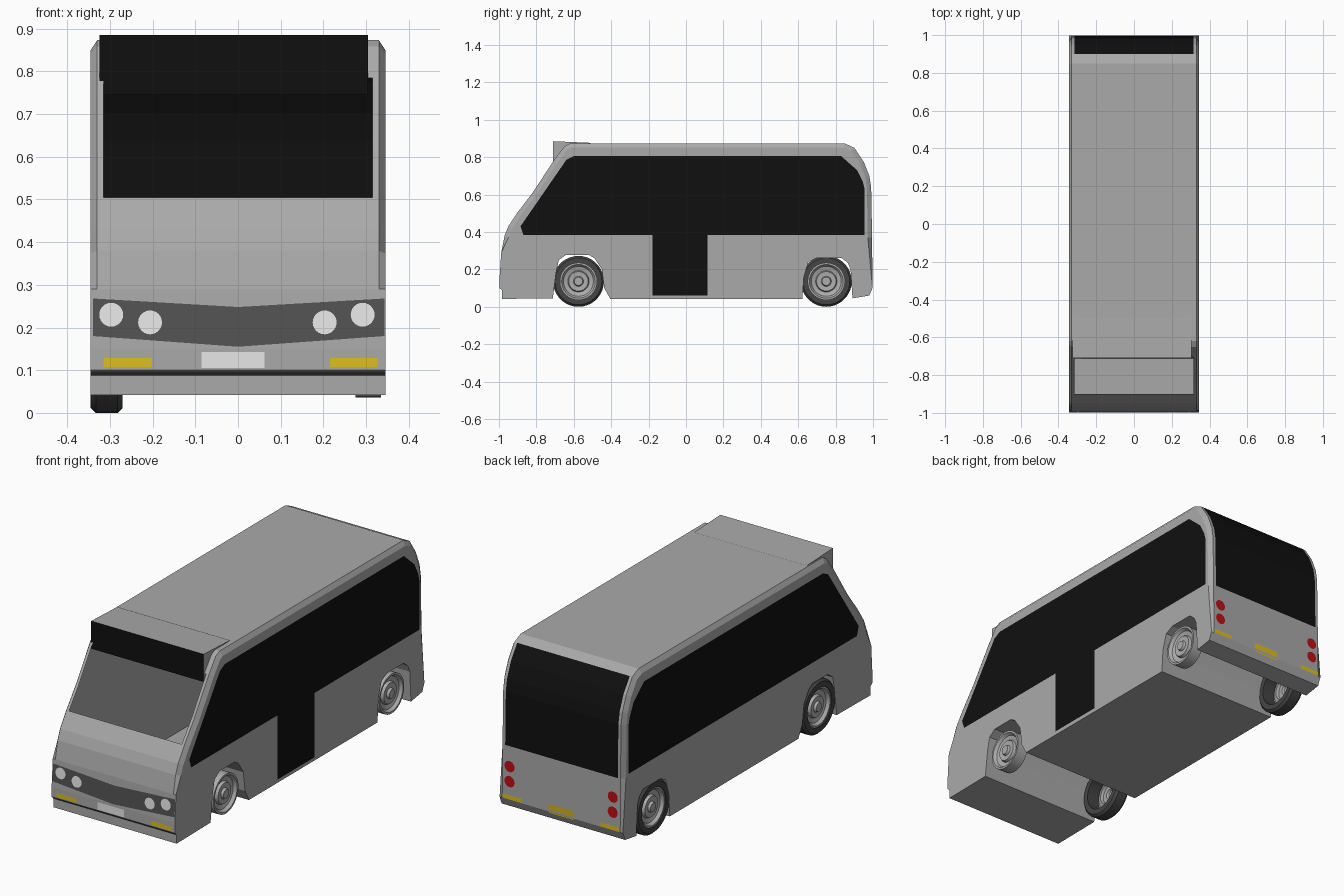
import bpy, bmesh, math
from mathutils import Vector

old = bpy.data.objects.get("Cube")
if old:
    bpy.data.objects.remove(old, do_unlink=True)


def material(name, *rgb):
    m = bpy.data.materials.new(name)
    m.use_nodes = True
    col = (*rgb, 1)
    m.diffuse_color = col
    node = next(n for n in m.node_tree.nodes if n.type == 'BSDF_PRINCIPLED')
    node.inputs["Base Color"].default_value = col
    node.inputs["Roughness"].default_value = 0.6
    return m


GREY = material("body grey", .40, .40, .40)
BLACK = material("glass black", .005, .005, .005)
DARK = material("dark trim", .085, .085, .085)
TYRE = material("tyre rubber", .06, .06, .06)
WHITE = material("lamp white", .8, .8, .8)
YELLOW = material("indicator yellow", .75, .52, .01)
RED = material("tail lamp red", .5, .005, .008)
RIM = material("rim grey", .42, .42, .42)


def finish(name, bm, *mats, smooth=False):
    me = bpy.data.meshes.new(name)
    bm.to_mesh(me)
    bm.free()
    ob = bpy.data.objects.new(name, me)
    bpy.context.collection.objects.link(ob)
    for m in mats:
        me.materials.append(m)
    if smooth:
        bpy.ops.object.select_all(action='DESELECT')
        ob.select_set(True)
        bpy.context.view_layer.objects.active = ob
        bpy.ops.object.shade_smooth_by_angle(angle=math.radians(35))
    return ob


def plate(name, points, mat):
    bm = bmesh.new()
    bm.faces.new([bm.verts.new(p) for p in points])
    return finish(name, bm, mat)


# Side outline (y, z): nose and windscreen, roof, tail, then underside with arches
FRONT = [(-.983, .042), (-.983, .088), (-.997, .1), (-.997, .15), (-.988, .29),
         (-.97, .38), (-.95, .43), (-.9, .505), (-.82, .61), (-.705, .785)]
ROOF = [(-.65, .858), (-.62, .873), (.85, .873)]
TAIL = [(.9, .85), (.95, .775), (.98, .7), (.99, .64), (.995, .37), (.997, .1), (.98, .06)]
UNDER = [(.89, .045), (.88, .2), (.865, .235), (.83, .262), (.7, .262), (.655, .24),
         (.63, .16), (.622, .042), (-.405, .042), (-.437, .1), (-.45, .2), (-.49, .26),
         (-.52, .278), (-.64, .278), (-.68, .25), (-.695, .18), (-.712, .045)]
OUTLINE = [Vector(p) for p in FRONT + ROOF + TAIL + UNDER]
UPPER = len(FRONT + ROOF + TAIL)


def bevelled(i):
    """Outline point pulled inwards, for the side faces."""
    p = OUTLINE[i]
    if i >= UPPER or p.y < .3:
        return p
    a = (p - OUTLINE[i - 1]).normalized()
    b = (OUTLINE[i + 1] - p).normalized()
    t = (a + b).normalized()
    return p + Vector((t.y, -t.x)) * .023


# Body shell: sections across the width, windscreen left open, rear glass by rule
sections = [-.345, -.33, -.315, .315, .33, .345]
bm = bmesh.new()
rows = []
for x in sections:
    side = abs(x) > .34
    rows.append([bm.verts.new((x, *(bevelled(i) if side else OUTLINE[i])))
                 for i in range(len(OUTLINE))])
count = len(OUTLINE)
for s in range(len(sections) - 1):
    for i in range(count):
        j = (i + 1) % count
        middle = s == 2
        mid = (OUTLINE[i] + OUTLINE[j]) / 2
        if middle and mid.x < -.7 and .505 < mid.y < .8:
            continue
        f = bm.faces.new((rows[s][i], rows[s][j], rows[s + 1][j], rows[s + 1][i]))
        if middle and mid.x > .9 and mid.y > .37:
            f.material_index = 1
bm.faces.new(rows[0])
bm.faces.new(rows[-1][::-1])
bmesh.ops.recalc_face_normals(bm, faces=bm.faces)
finish("body_shell", bm, GREY, BLACK)

# Destination box above the windscreen, black on the front
bm = bmesh.new()
wedge = [(-.71, .745), (-.71, .885), (-.5, .876), (-.6, .86), (-.67, .83)]
ends = [[bm.verts.new((x, *p)) for p in wedge] for x in (-.325, .305)]
for i in range(len(wedge)):
    j = (i + 1) % len(wedge)
    f = bm.faces.new((ends[0][i], ends[0][j], ends[1][j], ends[1][i]))
    f.material_index = int(i == 0)
bm.faces.new(ends[0])
bm.faces.new(ends[1])
bmesh.ops.recalc_face_normals(bm, faces=bm.faces)
finish("destination_box", bm, GREY, BLACK)

# Side glass and the single door
glass = [(-.885, .43), (-.87, .385), (.955, .385), (.955, .63), (.945, .67),
         (.915, .73), (.83, .805), (-.6, .805), (-.64, .785)]
for name, x in (("left_windows", .347), ("right_windows", -.347)):
    pts = [(x, y, z) for y, z in glass]
    plate(name, pts if x > 0 else pts[::-1], BLACK)
plate("door", [(.347, y, z) for y, z in
               ((-.18, .06), (.115, .06), (.115, .387), (-.18, .387))], BLACK)


def end_y(z, back):
    """Depth of the nose or tail surface at a height."""
    line = TAIL[::-1] if back else FRONT
    for (y0, z0), (y1, z1) in zip(line, line[1:]):
        if z0 <= z <= z1:
            return y0 + (y1 - y0) * (z - z0) / (z1 - z0)
    return line[0][0]


def end_plate(name, pts, mat, back=False, gap=.002):
    sign = 1 if back else -1
    out = [(x, end_y(z, back) + sign * gap, z) for x, z in pts]
    plate(name, out[::-1] if back else out, mat)


def box(x, z, w, h):
    return [(x - w / 2, z - h / 2), (x + w / 2, z - h / 2),
            (x + w / 2, z + h / 2), (x - w / 2, z + h / 2)]


def disc(x, z, r):
    return [(x + r * math.cos(a * math.tau / 24), z + r * math.sin(a * math.tau / 24))
            for a in range(24)]


# Nose details
end_plate("grille_band", [(-.34, .18), (0, .155), (.343, .18), (.343, .268),
                          (0, .248), (-.34, .268)], DARK)
end_plate("bumper_groove", box(0, .093, .688, .009), DARK, gap=.003)
end_plate("front_number_plate", box(-.012, .124, .147, .038), WHITE)
for side, x in (("right", -.259), ("left", .271)):
    end_plate(side + "_front_indicator", box(x, .118, .112, .02), YELLOW)
for i, (x, z) in enumerate(((-.297, .23), (-.206, .212), (.203, .212), (.292, .23))):
    end_plate(f"headlight_{i + 1}", disc(x, z, .028), WHITE, gap=.003)

# Tail details
end_plate("rear_number_plate", box(0, .115, .14, .045), YELLOW, True)
for side, x in (("right", -.275), ("left", .275)):
    end_plate(side + "_rear_indicator", box(x, .113, .11, .02), YELLOW, True)
    for level, z in (("upper", .268), ("lower", .192)):
        end_plate(f"{side}_{level}_tail_lamp", disc(x * 1.05, z, .028), RED, True)


def lathe(name, profile, x, y, sign, mat):
    """Spin a (radius, outward) profile about the axle."""
    bm = bmesh.new()
    vs = [bm.verts.new((x + sign * o, y, .136 + r)) for r, o in profile]
    es = [bm.edges.new(e) for e in zip(vs, vs[1:])]
    bmesh.ops.spin(bm, geom=vs + es, cent=(x, y, .136), axis=(1, 0, 0),
                   angle=math.tau, steps=36)
    bmesh.ops.remove_doubles(bm, verts=bm.verts, dist=.0002)
    bmesh.ops.recalc_face_normals(bm, faces=bm.faces)
    finish(name, bm, mat, smooth=True)


# Wheels: rims on both sides, tyres on the right side only
rim = [(.1, -.06), (.1, 0), (.09, 0), (.08, -.015), (.057, -.022), (.052, -.008),
       (.027, -.01), (.022, .002), (0, .002)]
tyre = [(.098, -.075), (.125, -.075), (.136, -.063), (.136, -.012), (.125, 0),
        (.098, 0), (.098, -.075)]
for axle, y in (("front", -.575), ("rear", .75)):
    lathe(axle + "_left_rim", rim, .335, y, 1, RIM)
    lathe(axle + "_right_rim", rim, -.34, y, -1, RIM)
    lathe(axle + "_right_tyre", tyre, -.345, y, -1, TYRE)
